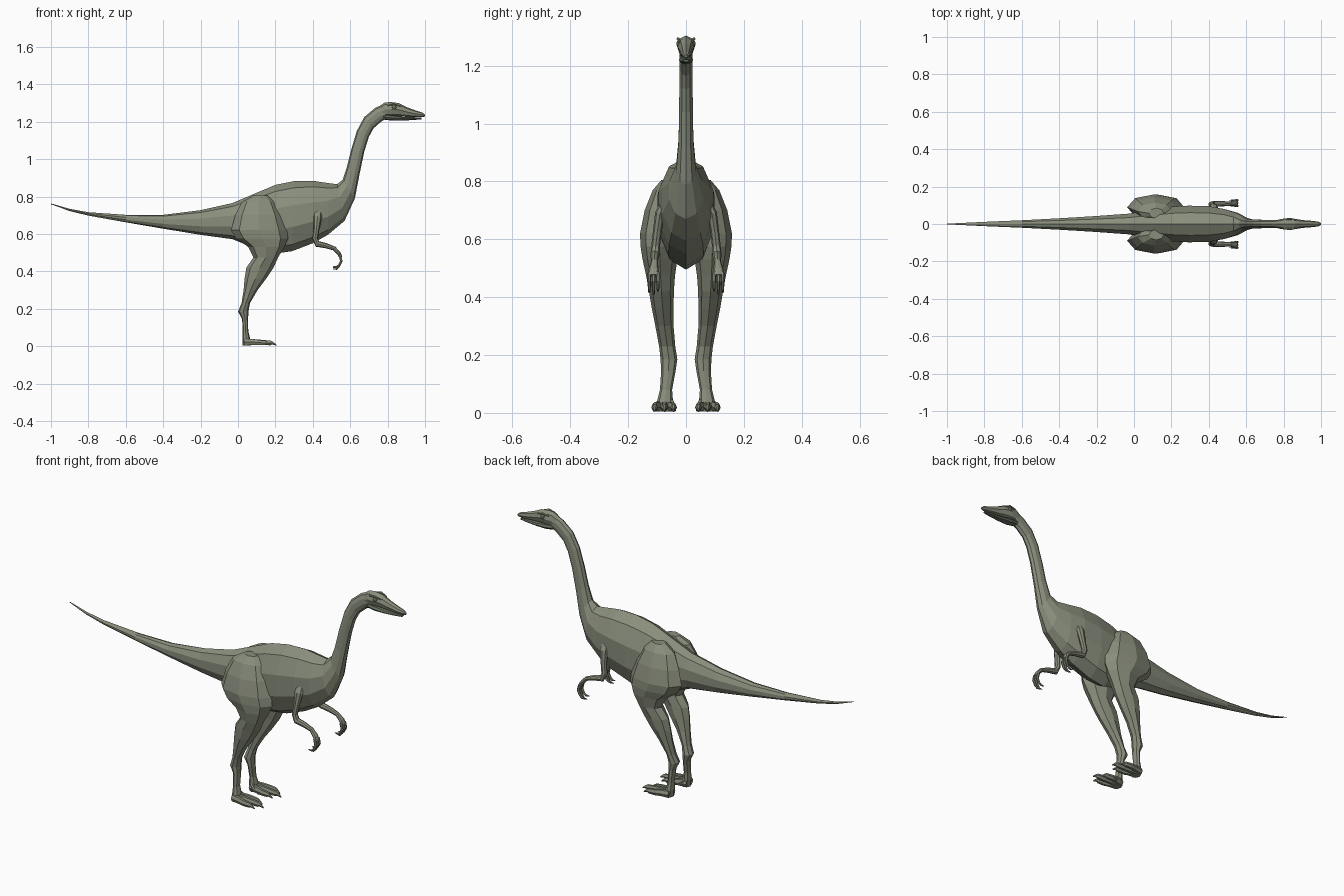
import bpy, bmesh, math
from mathutils import Vector as V

skin = bpy.data.materials.new("skin")
skin.diffuse_color = (0.25, 0.27, 0.20, 1)
dark = bpy.data.materials.new("dark_skin")
dark.diffuse_color = (0.13, 0.16, 0.11, 1)


def loft(name, rings, mirror=False, mat=skin):
    """Bridge rings of points into a closed, flat-shaded skin."""
    bm = bmesh.new()
    loops = [[bm.verts.new(p) for p in r] for r in rings]
    n = len(loops[0])
    for a, b in zip(loops, loops[1:]):
        for i in range(n):
            j = (i + 1) % n
            bm.faces.new((a[i], a[j], b[j], b[i]))
    bm.faces.new(loops[0])
    bm.faces.new(loops[-1])
    bmesh.ops.recalc_face_normals(bm, faces=bm.faces)
    me = bpy.data.meshes.new(name)
    bm.to_mesh(me)
    bm.free()
    me.materials.append(mat)
    ob = bpy.data.objects.new(name, me)
    bpy.context.collection.objects.link(ob)
    if mirror:
        m = ob.modifiers.new("mirror", 'MIRROR')
        m.use_axis = (False, True, False)
        m.use_mirror_merge = False
    return ob


def ring(c, u, v, n):
    return [c + u * math.cos(2 * math.pi * i / n) + v * math.sin(2 * math.pi * i / n) for i in range(n)]


def spine(name, sections, n=10, mat=skin):
    """Sections: top x, top z, bottom x, bottom z, half width."""
    rings = []
    for xt, zt, xb, zb, w in sections:
        t, b = V((xt, 0, zt)), V((xb, 0, zb))
        rings.append(ring((t + b) / 2, (t - b) / 2, V((0, w, 0)), n))
    return loft(name, rings, mat=mat)


def limb(name, path, n=6):
    """Mirrored tube. Path: x, y, z, sideways radius, other radius."""
    pts = [V(p[:3]) for p in path]
    rings = []
    for i, p in enumerate(path):
        t = (pts[min(i + 1, len(pts) - 1)] - pts[max(i - 1, 0)]).normalized()
        u = V((0, 1, 0))
        u = (u - t * u.dot(t)).normalized()
        rings.append(ring(pts[i], u * p[3], t.cross(u) * p[4], n))
    return loft(name, rings, True)


# Tail, torso and neck in one skin
spine("body", [
    (-1, .763, -1, .759, .002), (-.9, .734, -.9, .722, .007),
    (-.8, .716, -.8, .698, .012), (-.6, .702, -.6, .662, .021),
    (-.4, .702, -.4, .628, .032), (-.2, .727, -.2, .595, .045),
    (-.03, .765, -.03, .572, .058), (.1, .82, .1, .52, .08),
    (.2, .862, .2, .495, .097), (.3, .882, .29, .508, .103),
    (.4, .884, .4, .55, .1), (.48, .872, .48, .595, .085),
    (.53, .866, .57, .67, .062), (.56, .89, .625, .79, .036),
    (.583, .96, .65, .92, .027), (.605, 1.05, .675, 1.04, .025),
    (.635, 1.15, .70, 1.12, .024), (.675, 1.225, .725, 1.165, .023),
    (.735, 1.275, .765, 1.2, .023), (.79, 1.298, .80, 1.22, .022)])

# Head: skull with snout, lower jaw
spine("skull", [
    (.755, 1.283, .765, 1.215, .02), (.785, 1.303, .79, 1.226, .027),
    (.82, 1.305, .82, 1.228, .031), (.86, 1.299, .86, 1.228, .028),
    (.90, 1.279, .90, 1.226, .021), (.95, 1.260, .95, 1.224, .017),
    (.985, 1.249, .985, 1.224, .013), (1.0, 1.238, 1.0, 1.228, .005)], 8)
spine("lower_jaw", [
    (.775, 1.24, .775, 1.212, .02), (.82, 1.236, .82, 1.206, .025),
    (.88, 1.226, .88, 1.206, .02), (.94, 1.224, .94, 1.209, .015),
    (.98, 1.222, .98, 1.213, .010)], 8, dark)

# Eyes and brows
limb("brow", [(.80, .024, 1.288, .004, .004), (.835, .027, 1.293, .006, .005),
              (.87, .021, 1.283, .003, .003)])
bm = bmesh.new()
bmesh.ops.create_icosphere(bm, subdivisions=2, radius=.012)
for v in bm.verts:
    v.co = V((v.co.x, v.co.y * .6, v.co.z)) + V((.835, .026, 1.276))
me = bpy.data.meshes.new("eyes")
bm.to_mesh(me)
bm.free()
me.materials.append(dark)
eyes = bpy.data.objects.new("eyes", me)
bpy.context.collection.objects.link(eyes)
m = eyes.modifiers.new("mirror", 'MIRROR')
m.use_axis = (False, True, False)

# Legs: horizontal sections z, back x, front x, inner y, outer y
legs = [(.805, .08, .16, .03, .085), (.77, .02, .20, .02, .115),
        (.70, -.015, .235, .02, .143), (.62, -.037, .262, .02, .159),
        (.575, -.01, .268, .025, .157), (.53, .055, .247, .03, .15),
        (.475, .083, .215, .038, .138), (.42, .045, .19, .042, .128),
        (.36, .035, .15, .043, .118), (.30, .030, .105, .043, .106),
        (.23, .019, .064, .037, .093), (.185, .0, .056, .03, .088),
        (.145, .022, .054, .036, .086), (.08, .025, .055, .048, .09),
        (.04, .023, .065, .045, .1), (.004, .025, .07, .045, .1)]
loft("legs", [ring(V(((a + b) / 2, (c + d) / 2, z)), V(((b - a) / 2, 0, 0)),
                   V((0, (d - c) / 2, 0)), 8) for z, a, b, c, d in legs], True)

# Feet: three long toes with claws and one short inner toe
for i, (y, x) in enumerate([(.043, .175), (.075, .205), (.108, .175)]):
    y0 = .075 + (y - .075) * .55
    limb(f"toe_{i + 1}", [(.035, y0, .022, .014, .020), (.08, (y + y0) / 2, .022, .015, .018),
                          (x - .065, y, .019, .012, .016), (x - .03, y, .017, .011, .014),
                          (x - .02, y, .016, .007, .009), (x, y, .005, .002, .003)])
limb("inner_toe", [(.04, .055, .045, .009, .01), (.065, .043, .025, .008, .009),
                   (.095, .037, .008, .002, .004)])

# Arms: shoulder, elbow, wrist
limb("arms", [(.425, .072, .73, .014, .02), (.425, .09, .69, .017, .024),
              (.42, .099, .63, .015, .016), (.412, .105, .575, .015, .015),
              (.425, .107, .546, .016, .017), (.47, .108, .537, .014, .014),
              (.515, .109, .522, .012, .011), (.54, .112, .495, .018, .010),
              (.549, .113, .475, .019, .009)], 8)

# Fingers curling back below the wrist
for i, y in enumerate([.097, .112, .127]):
    k = (0, .012, .004)[i]
    limb(f"finger_{i + 1}", [(.545, y, .485, .006, .008), (.552, y, .455, .006, .008),
                             (.54, y, .432 - k * .4, .005, .007), (.527, y, .424 - k, .004, .006),
                             (.508, y, .425 - k, .001, .002)])
